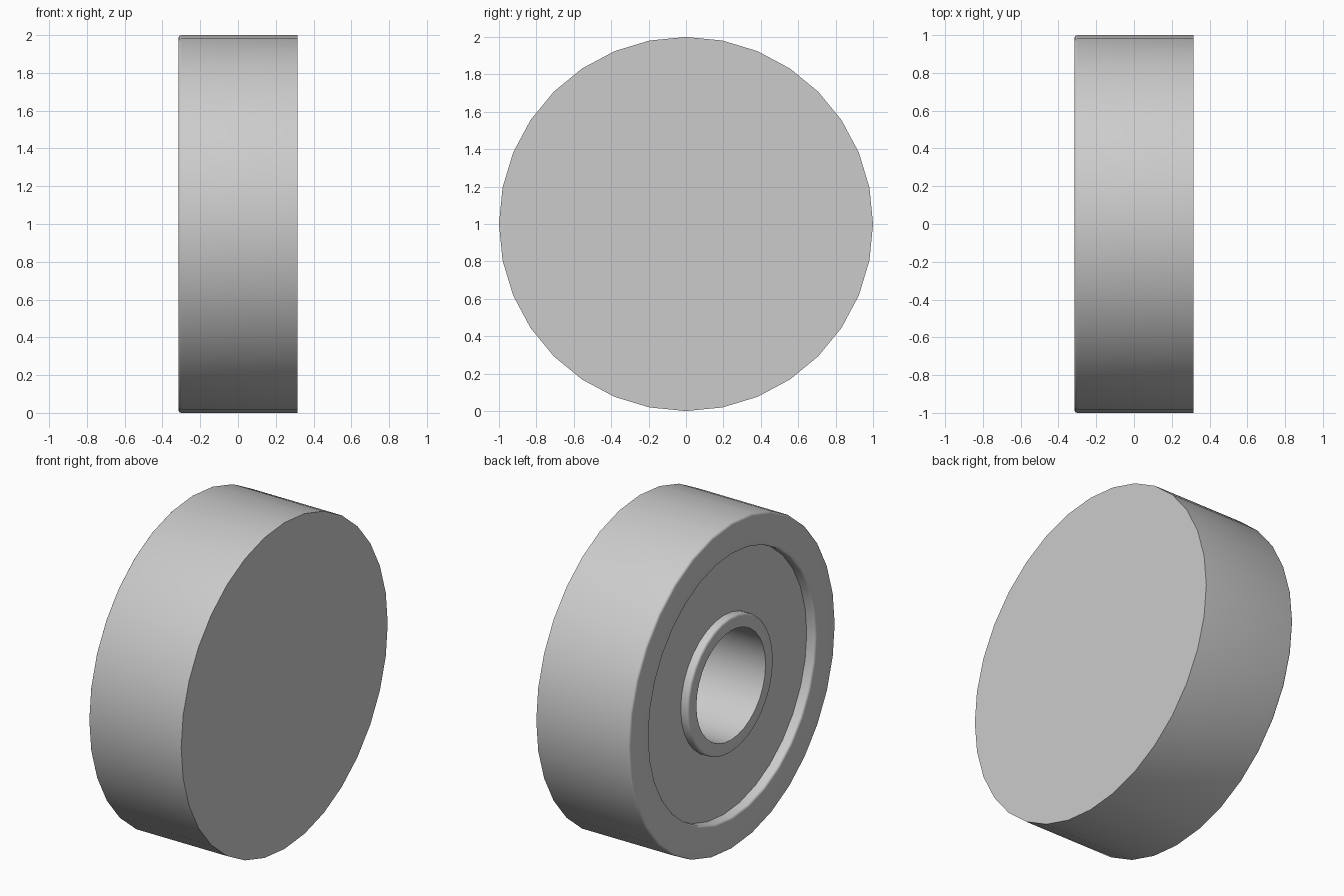
import bpy
import bmesh
from math import sin, cos, pi, radians

cube = bpy.data.objects.get("Cube")
if cube:
    bpy.data.objects.remove(cube)

SIDES = 32
HALF = 0.315     # half the wheel width
FLOOR = -0.255   # recessed face
HUB = -0.305     # outer end of the hub
SOFT = 0.015     # rounded edge size

grey = bpy.data.materials.new("plain grey")
grey.use_nodes = True
colour = (0.6, 0.6, 0.6, 1)
grey.diffuse_color = colour
grey.node_tree.nodes["Principled BSDF"].inputs["Base Color"].default_value = colour


def rounded(x, r, side, steps=3):
    """Quarter-round edge at the outer end x, on the outer (+1) or inner (-1) side of a ring."""
    pts = []
    for i in range(steps + 1):
        a = i / steps * pi / 2
        pts.append((x + SOFT * (1 - sin(a)), r + side * SOFT * (cos(a) - 1)))
    return pts if side > 0 else pts[::-1]


def lathe(name, profile):
    """Revolve (x, radius) points around the axle and cap both ends."""
    bm = bmesh.new()
    rings = []
    for x, r in profile:
        rings.append([bm.verts.new((x, r * cos(2 * pi * i / SIDES), 1 + r * sin(2 * pi * i / SIDES)))
                      for i in range(SIDES)])
    for a, b in zip(rings, rings[1:]):
        for i in range(SIDES):
            j = (i + 1) % SIDES
            bm.faces.new((a[i], a[j], b[j], b[i]))
    bm.faces.new(rings[0])
    bm.faces.new(rings[-1])
    bmesh.ops.recalc_face_normals(bm, faces=bm.faces)
    mesh = bpy.data.meshes.new(name)
    bm.to_mesh(mesh)
    bm.free()
    mesh.materials.append(grey)
    obj = bpy.data.objects.new(name, mesh)
    bpy.context.collection.objects.link(obj)
    bpy.ops.object.select_all(action='DESELECT')
    obj.select_set(True)
    bpy.context.view_layer.objects.active = obj
    bpy.ops.object.shade_smooth_by_angle(angle=radians(35))
    return obj


# Tyre face, rim recess, raised hub and axle bore in one section
profile = [(HALF, 1.0)]
profile += rounded(-HALF, 1.0, 1)
profile += rounded(-HALF, 0.805, -1)
profile += [(FLOOR, 0.805), (FLOOR, 0.415)]
profile += rounded(HUB, 0.415, 1)
profile += [(HUB, 0.335), (HALF - 0.01, 0.335)]
lathe("wheel", profile)
